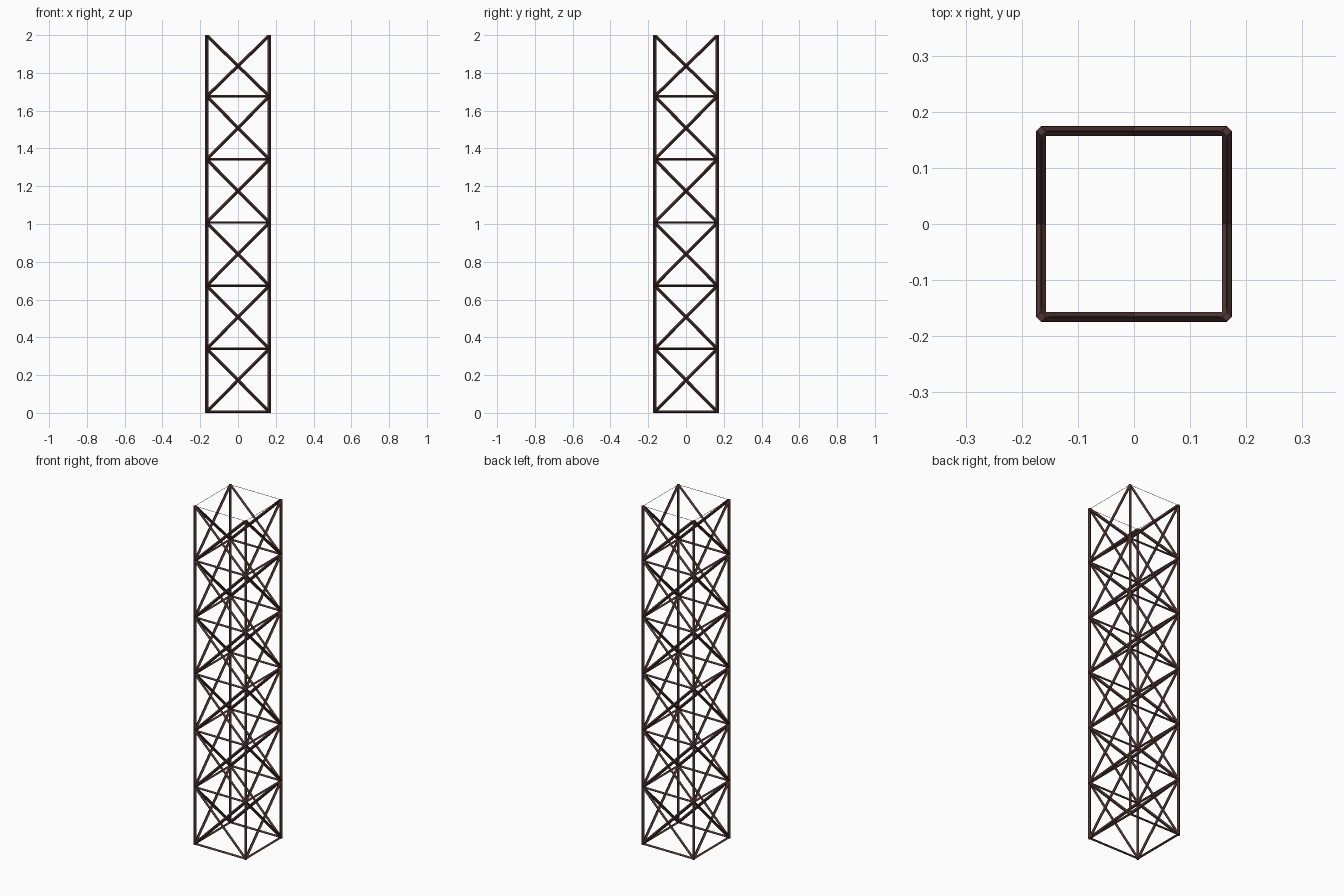
import bpy, bmesh, math
from mathutils import Vector

if "Cube" in bpy.data.objects:
    bpy.data.objects.remove(bpy.data.objects["Cube"])

H = 0.1655         # half spacing of the posts
BAYS = 6
STEP = 0.334
Z0 = 0.006
levels = [Z0 + STEP * i for i in range(BAYS)] + [1.998]
corners = [(-H, -H), (H, -H), (H, H), (-H, H)]

mat = bpy.data.materials.new("dark_brown_steel")
mat.diffuse_color = (0.075, 0.036, 0.032, 1)
mat.use_nodes = True
mat.node_tree.nodes["Principled BSDF"].inputs["Base Color"].default_value = mat.diffuse_color


def bar(bm, a, b, normal, depth, width):
    """Four-sided bar with a ridge facing along the face normal."""
    a, b = Vector(a), Vector(b)
    n = Vector(normal).normalized()
    side = (b - a).normalized().cross(n).normalized()
    offs = [n * depth, side * width, -n * depth, -side * width]
    r1 = [bm.verts.new(a + o) for o in offs]
    r2 = [bm.verts.new(b + o) for o in offs]
    for i in range(4):
        j = (i + 1) % 4
        bm.faces.new((r1[i], r1[j], r2[j], r2[i]))
    bm.faces.new(r1[::-1])
    bm.faces.new(r2)


def make(name, bars):
    bm = bmesh.new()
    for args in bars:
        bar(bm, *args)
    bmesh.ops.recalc_face_normals(bm, faces=bm.faces[:])
    # trim to the ground and to the flat top
    for z, n in ((0, (0, 0, -1)), (2.0, (0, 0, 1))):
        bmesh.ops.bisect_plane(bm, geom=bm.verts[:] + bm.edges[:] + bm.faces[:],
                               plane_co=(0, 0, z), plane_no=n, clear_outer=True)
    me = bpy.data.meshes.new(name)
    bm.to_mesh(me)
    bm.free()
    me.materials.append(mat)
    ob = bpy.data.objects.new(name, me)
    bpy.context.collection.objects.link(ob)


# corner posts
make("corner_posts", [((x, y, 0), (x, y, 2), (x, 0, 0), 0.0088, 0.0088)
                      for x, y in corners])

# horizontal struts, cross braces and thin top rim on all four sides
struts, braces, rim = [], [], []
for i in range(4):
    p, q = corners[i], corners[(i + 1) % 4]
    n = (p[0] + q[0], p[1] + q[1], 0)
    for z in levels[:-1]:
        struts.append(((*p, z), (*q, z), n, 0.0088, 0.0065))
    rim.append(((*p, levels[-1]), (*q, levels[-1]), n, 0.0012, 0.0012))
    for z1, z2 in zip(levels, levels[1:]):
        braces.append(((*p, z1), (*q, z2), n, 0.0085, 0.0085))
        braces.append(((*q, z1), (*p, z2), n, 0.0085, 0.0085))
make("horizontal_struts", struts)
make("cross_braces", braces)
make("top_rim", rim)
